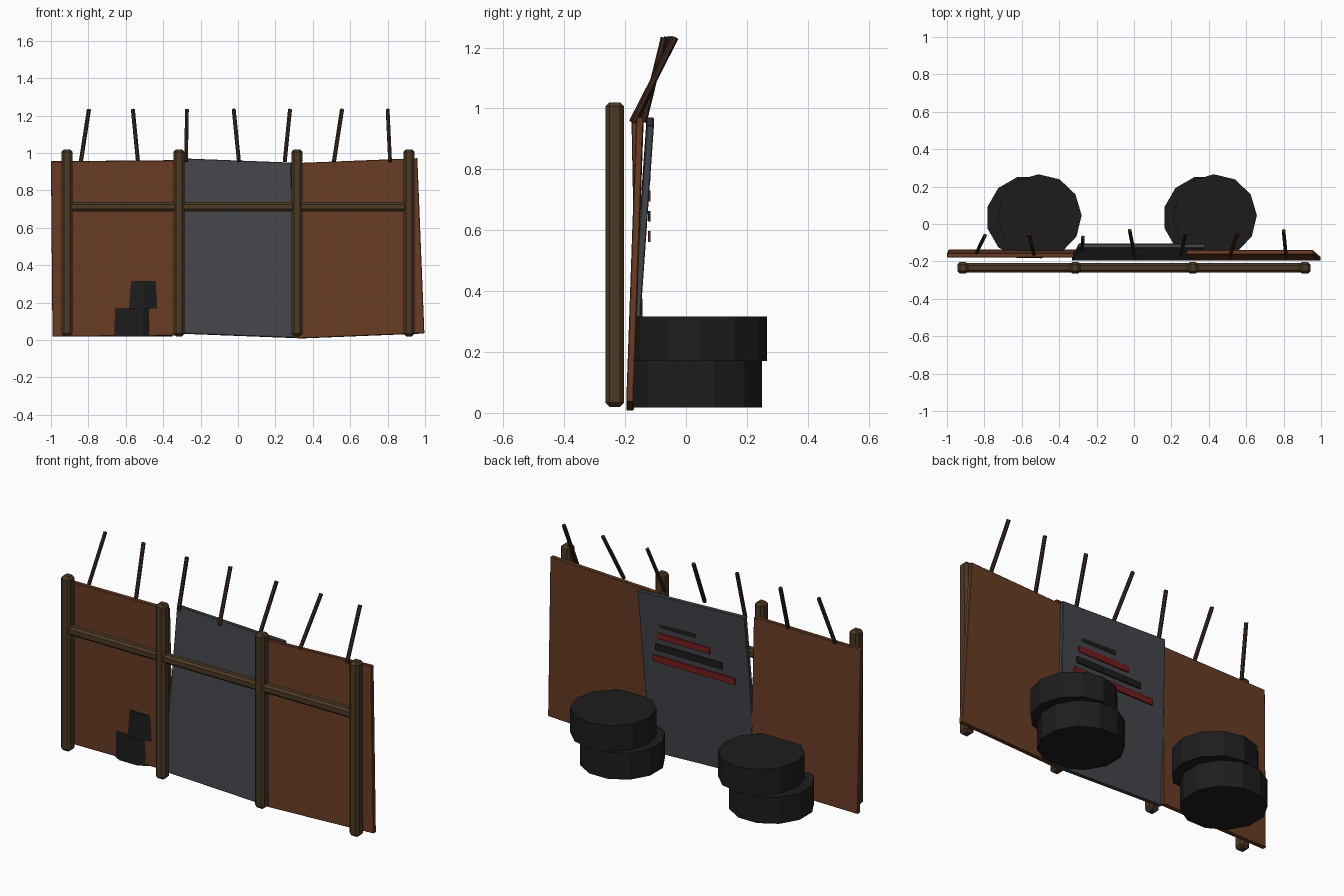
import bpy
from math import radians, pi
from mathutils import Vector

if "Cube" in bpy.data.objects:
    bpy.data.objects.remove(bpy.data.objects["Cube"])


def material(name, r, g, b):
    m = bpy.data.materials.new(name)
    m.diffuse_color = (r, g, b, 1)
    m.use_nodes = True
    m.node_tree.nodes["Principled BSDF"].inputs["Base Color"].default_value = m.diffuse_color
    return m


RUST = material("rust", 0.14, 0.045, 0.018)
STEEL = material("steel", 0.055, 0.06, 0.068)
WOOD = material("wood", 0.07, 0.04, 0.018)
RUBBER = material("rubber", 0.012, 0.012, 0.012)
RED = material("red_paint", 0.18, 0.012, 0.012)
IRON = material("iron", 0.04, 0.02, 0.013)


def finish(name, mat, bevel=0):
    o = bpy.context.object
    o.name = name
    o.data.materials.append(mat)
    if bevel:
        b = o.modifiers.new("bevel", 'BEVEL')
        b.width, b.segments = bevel, 1
    return o


def box(name, loc, size, mat, rot=(0, 0, 0), bevel=0):
    bpy.ops.mesh.primitive_cube_add(size=1, location=loc,
                                    rotation=[radians(a) for a in rot])
    bpy.context.object.scale = size
    bpy.ops.object.transform_apply(location=False, rotation=False, scale=True)
    return finish(name, mat, bevel)


def cylinder(name, loc, radius, depth, mat, sides, turn=0):
    bpy.ops.mesh.primitive_cylinder_add(vertices=sides, radius=radius, depth=depth,
                                        location=loc, rotation=(0, 0, turn))
    return finish(name, mat)


# Sheet panels, each slightly crooked
for name, x, y, lean, roll, mat in [
        ("left_panel", -0.656, -0.158, 1.1, -0.5, RUST),
        ("middle_panel", 0.025, -0.150, -4.0, 2.2, STEEL),
        ("right_panel", 0.638, -0.168, -2.0, -2.3, RUST)]:
    box(name, (x, y, 0.49), (0.68, 0.024, 0.938), mat, (lean, roll, 0), 0.003)

# Timber posts and the rail that ties them
for i, x in enumerate((-0.915, -0.315, 0.315, 0.914)):
    box(f"post_{i + 1}", (x, -0.234, 0.52), (0.06, 0.062, 1.0), WOOD, bevel=0.014)
box("cross_rail", (0, -0.234, 0.713), (1.84, 0.05, 0.05), WOOD, bevel=0.012)

# Painted stripes on the back of the middle panel
for i, (x, width) in enumerate([(0.135, 0.23), (0.10, 0.33), (0.067, 0.42), (0.035, 0.52)]):
    box(f"stripe_{i + 1}", (x, -0.121, 0.78 - 0.067 * i), (width, 0.008, 0.036),
        RED if i % 2 else RUBBER)

# Stacked tyres behind the wall
for side, low_x, top_x in (("left", -0.567, -0.505), ("right", 0.38, 0.432)):
    cylinder(f"{side}_lower_tyre", (low_x, 0.034, 0.094), 0.224, 0.152, RUBBER, 12, pi / 12)
    cylinder(f"{side}_upper_tyre", (top_x, 0.041, 0.243), 0.225, 0.146, RUBBER, 12, radians(1.5))

# Iron spikes along the top: base x, tip x, tip y
for i, (bx, tx, ty) in enumerate([
        (-0.84, -0.797, -0.062), (-0.535, -0.562, -0.052), (-0.278, -0.273, -0.072),
        (0.005, -0.023, -0.035), (0.25, 0.278, -0.047), (0.513, 0.556, -0.041),
        (0.813, 0.80, -0.037)]):
    base = Vector((bx, -0.212 - ty, 0.955))
    tip = Vector((tx, ty, 1.233))
    spike = cylinder(f"spike_{i + 1}", (base + tip) / 2, 0.011, (tip - base).length, IRON, 6)
    spike.rotation_euler = (tip - base).to_track_quat('Z', 'Y').to_euler()
